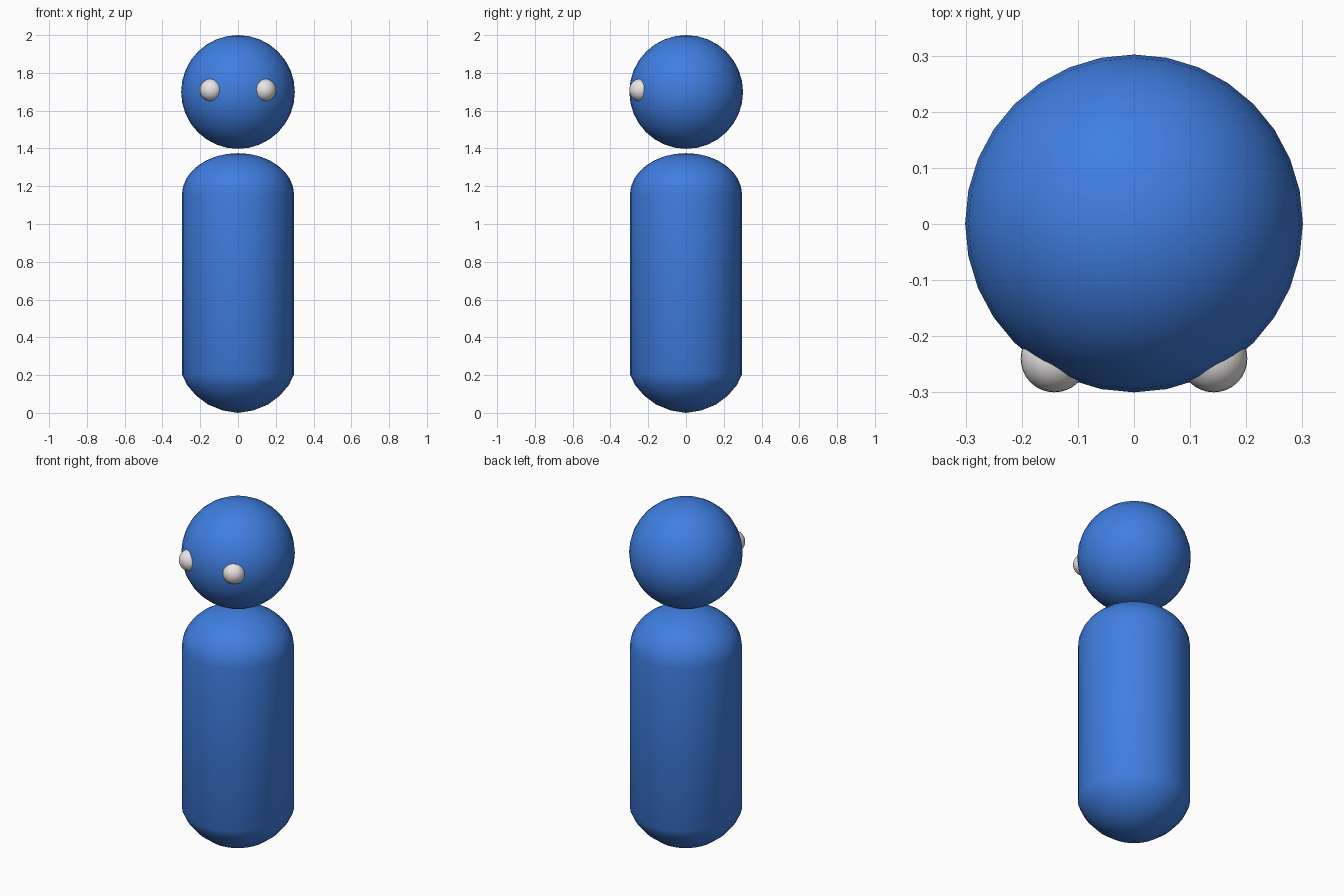
import bpy, bmesh, math

if "Cube" in bpy.data.objects:
    bpy.data.objects.remove(bpy.data.objects["Cube"])

def material(name, rgb):
    m = bpy.data.materials.new(name)
    m.diffuse_color = (*rgb, 1)
    m.use_nodes = True
    m.node_tree.nodes["Principled BSDF"].inputs["Base Color"].default_value = m.diffuse_color
    return m

blue = material("blue", (0.05, 0.21, 0.75))
white = material("white", (0.82, 0.78, 0.78))

def ball(name, radius, loc, mat, segs=32, rings=16):
    bpy.ops.mesh.primitive_uv_sphere_add(segments=segs, ring_count=rings, radius=radius, location=loc)
    ob = bpy.context.object
    ob.name = name
    ob.data.materials.append(mat)
    bpy.ops.object.shade_smooth()
    return ob

def lathe(name, profile, mat, segs=32):
    bm = bmesh.new()
    verts = [bm.verts.new((r, 0, z)) for r, z in profile]
    edges = [bm.edges.new(p) for p in zip(verts, verts[1:])]
    bmesh.ops.spin(bm, geom=verts + edges, cent=(0, 0, 0), axis=(0, 0, 1),
                   angle=math.tau, steps=segs)
    bmesh.ops.remove_doubles(bm, verts=bm.verts, dist=1e-4)
    bmesh.ops.recalc_face_normals(bm, faces=bm.faces)
    me = bpy.data.meshes.new(name)
    bm.to_mesh(me)
    bm.free()
    me.materials.append(mat)
    me.shade_smooth()
    ob = bpy.data.objects.new(name, me)
    bpy.context.collection.objects.link(ob)
    return ob

# Body: shallow pointed base, straight sides, elliptical dome
R = 0.297
profile = [(0, 0), (0.08, 0.013), (0.16, 0.045), (0.22, 0.09), (0.27, 0.148), (R, 0.205)]
for i in range(9):
    a = math.pi / 2 * i / 8
    profile.append((R * math.cos(a) if i < 8 else 0, 1.155 + 0.22 * math.sin(a)))
lathe("body", profile, blue)

# Head
ball("head", 0.301, (0, 0.001, 1.699), blue)

# Eyes
for side, s in (("left", -1), ("right", 1)):
    ball(side + "_eye", 0.06, (s * 0.142, -0.24, 1.709), white)
